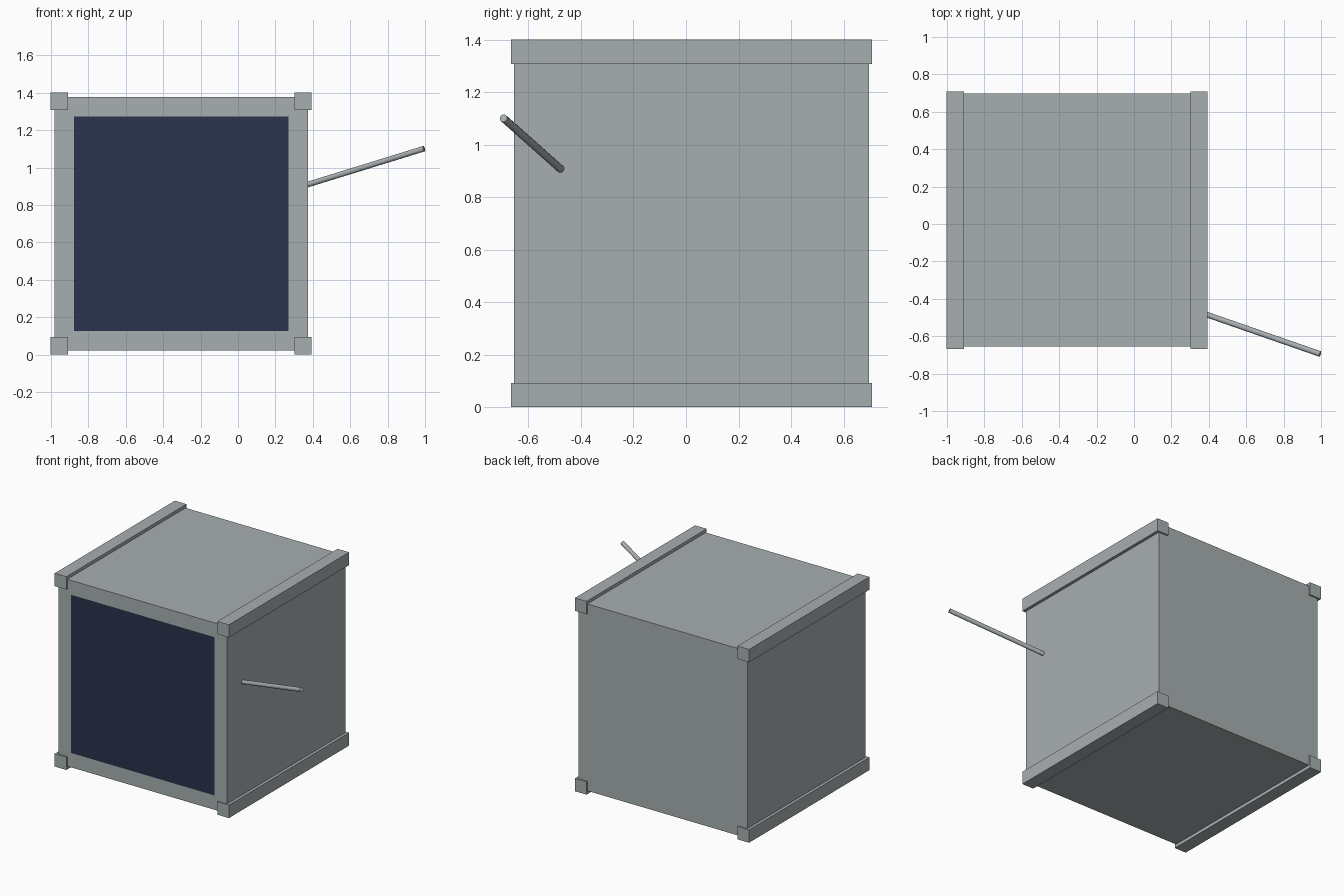
import bpy, bmesh
from mathutils import Vector

old = bpy.data.objects.get("Cube")
if old:
    bpy.data.objects.remove(old, do_unlink=True)


def make_material(name, color):
    mat = bpy.data.materials.new(name)
    mat.use_nodes = True
    mat.diffuse_color = (*color, 1)
    mat.node_tree.nodes["Principled BSDF"].inputs["Base Color"].default_value = (*color, 1)
    return mat


GREY = make_material("cool grey", (0.39, 0.43, 0.44))
NAVY = make_material("dark navy", (0.024, 0.032, 0.075))

CENTER = Vector((-0.304, 0.021, 0.7))
BODY = 1.354           # cube side
RAIL = 0.093           # rail thickness
RAIL_LENGTH = 1.376
OUTER = 0.698          # centre to outer rail face


def add_box(name, center, size):
    bpy.ops.mesh.primitive_cube_add(size=1, location=center)
    obj = bpy.context.object
    obj.name = name
    obj.scale = size
    bpy.ops.object.transform_apply(location=False, rotation=False, scale=True)
    obj.data.materials.append(GREY)
    return obj


# Cabinet with a screen inset flush in the front face
cabinet = add_box("cabinet", CENTER, (BODY, BODY, BODY))
cabinet.data.materials.append(NAVY)
bm = bmesh.new()
bm.from_mesh(cabinet.data)
front = min(bm.faces, key=lambda f: f.calc_center_median().y)
bmesh.ops.inset_region(bm, faces=[front], thickness=0.147)
front.material_index = 1
bm.to_mesh(cabinet.data)
bm.free()

# Four rails along the front-to-back edges
reach = OUTER - RAIL / 2
for side, sx in (("left", 1), ("right", -1)):
    for level, sz in (("top", 1), ("bottom", -1)):
        add_box(f"{level}_{side}_rail", CENTER + Vector((sx * reach, 0, sz * (reach + 0.002))),
                (RAIL, RAIL_LENGTH, RAIL))

# Thin rod sticking out of the left side
start, end = Vector((0.37, -0.478, 0.908)), Vector((0.995, -0.695, 1.101))
axis = end - start
bpy.ops.mesh.primitive_cylinder_add(vertices=12, radius=0.015, depth=axis.length,
                                    location=(start + end) / 2)
rod = bpy.context.object
rod.name = "side_rod"
rod.rotation_euler = axis.to_track_quat("Z", "Y").to_euler()
rod.data.materials.append(GREY)
